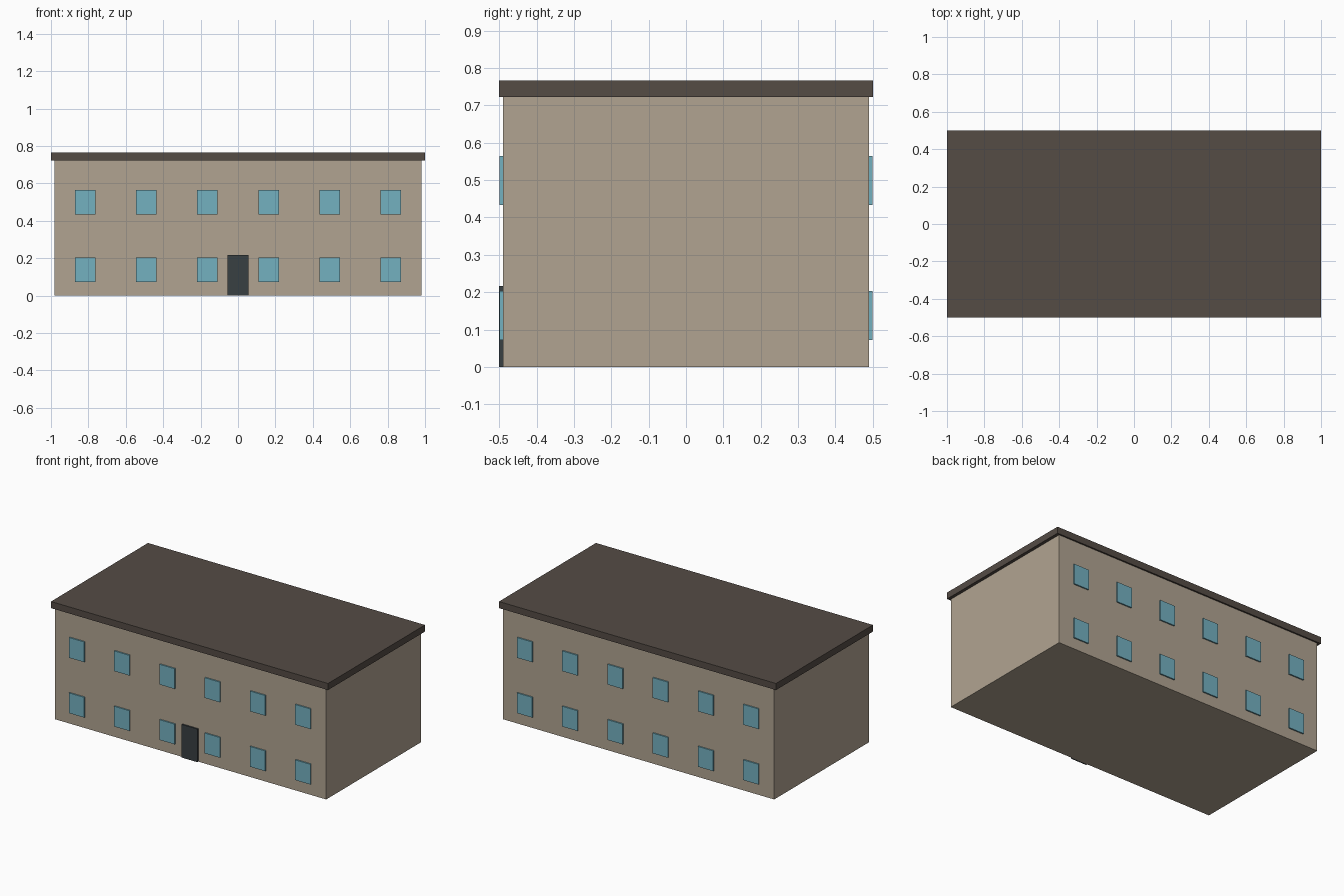
import bpy

if "Cube" in bpy.data.objects:
    bpy.data.objects.remove(bpy.data.objects["Cube"])


def material(name, rgb):
    m = bpy.data.materials.new(name)
    m.diffuse_color = (*rgb, 1)
    m.use_nodes = True
    m.node_tree.nodes["Principled BSDF"].inputs["Base Color"].default_value = m.diffuse_color
    return m


def box(name, centre, size, mat):
    bpy.ops.mesh.primitive_cube_add(size=1, location=centre)
    o = bpy.context.object
    o.name = name
    o.scale = size
    bpy.ops.object.transform_apply(location=False, rotation=False, scale=True)
    o.data.materials.append(mat)
    return o


wall_mat = material("wall_tan", (0.44, 0.37, 0.285))
roof_mat = material("roof_brown", (0.09, 0.072, 0.06))
glass_mat = material("window_blue", (0.175, 0.44, 0.53))
door_mat = material("door_dark", (0.04, 0.05, 0.055))

STOREY = 0.3615
WALL_H = 2 * STOREY
HALF_X, HALF_Y = 0.98, 0.49

# Main block and overhanging flat roof slab
box("walls", (0, 0, WALL_H / 2), (2 * HALF_X, 2 * HALF_Y, WALL_H), wall_mat)
box("roof", (0, 0, WALL_H + 0.0215), (2, 1, 0.043), roof_mat)

# Door on the front
box("door", (0, -HALF_Y - 0.005, 0.108), (0.114, 0.01, 0.216), door_mat)

# Two rows of six windows on front and back
BAY = 2 * HALF_X / 6
for side, sign in (("front", -1), ("back", 1)):
    for floor in range(2):
        for i in range(6):
            x = -HALF_X + BAY * (i + 0.5)
            box(f"{side}_window_{floor + 1}_{i + 1}",
                (x, sign * (HALF_Y + 0.0043), 0.1375 + floor * STOREY),
                (0.11, 0.0086, 0.132), glass_mat)
